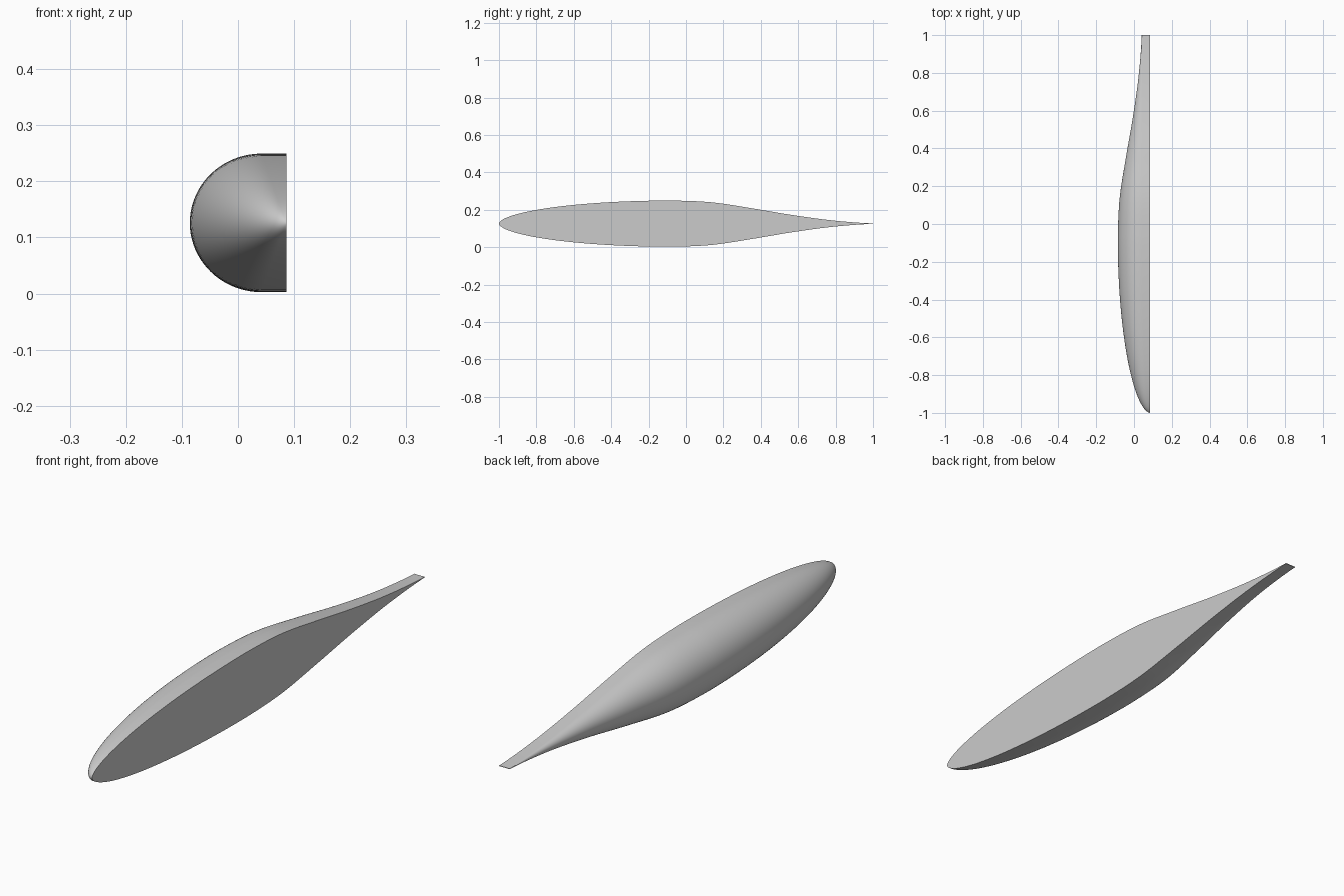
import bpy, bmesh, math

cube = bpy.data.objects.get("Cube")
if cube:
    bpy.data.objects.remove(cube, do_unlink=True)

FLAT_X = 0.086      # plane of the flat side
MID_Z = 0.126       # height of the long axis
RADIUS = 0.1235     # largest half height
SLAB = 0.044        # straight strip beside the flat side
BULGE = 1.035       # depth of the rounded side relative to half height
NOSE_STEPS, TAIL_STEPS, ARC = 40, 50, 40

# Half heights of the tapering tail at even spacing, with end guides
TAIL = [0.1225, RADIUS, 0.114, 0.082, 0.046, 0.017, 0.001, 0.001]


def tail_radius(t):
    """Smooth interpolation through the tail half heights, t from 0 to 1."""
    f = t * (len(TAIL) - 3)
    i = min(int(f), len(TAIL) - 4)
    f -= i
    a, b, c, d = TAIL[i:i + 4]
    return b + 0.5 * f * (c - a + f * (2*a - 5*b + 4*c - d + f * (3*(b - c) + d - a)))


# Stations along the body: (y, half height, strip width)
stations = []
for i in range(NOSE_STEPS):
    u = math.pi / 2 * i / NOSE_STEPS
    r = math.sin(u) ** 1.1
    stations.append((-0.08 - 0.92 * math.cos(u), RADIUS * r, SLAB * r))
for i in range(TAIL_STEPS + 1):
    t = i / TAIL_STEPS
    stations.append((-0.08 + 1.08 * t, tail_radius(t), SLAB))

# Half body lofted through D-shaped sections
bm = bmesh.new()
rings = []
for y, r, strip in stations:
    x = FLAT_X - strip
    pts = [(FLAT_X, r)]
    for k in range(ARC + 1):
        a = math.pi * k / ARC
        pts.append((x - r * BULGE * math.sin(a), r * math.cos(a)))
    pts.append((FLAT_X, -r))
    rings.append([bm.verts.new((px, y, MID_Z + pz)) for px, pz in pts])

for a, b in zip(rings, rings[1:]):
    for k in range(len(a)):
        n = (k + 1) % len(a)
        bm.faces.new((a[k], a[n], b[n], b[k]))
bm.faces.new(rings[-1])

# Close the nose to a point
bmesh.ops.remove_doubles(bm, verts=rings[0], dist=0.00001)
bmesh.ops.recalc_face_normals(bm, faces=bm.faces)

mesh = bpy.data.meshes.new("half_body")
bm.to_mesh(mesh)
bm.free()
body = bpy.data.objects.new("half_body", mesh)
bpy.context.collection.objects.link(body)

# Plain grey material
grey = bpy.data.materials.new("light_grey")
grey.use_nodes = True
grey.diffuse_color = (0.6, 0.6, 0.6, 1)
grey.node_tree.nodes["Principled BSDF"].inputs["Base Color"].default_value = (0.6, 0.6, 0.6, 1)
mesh.materials.append(grey)

bpy.ops.object.select_all(action="DESELECT")
body.select_set(True)
bpy.context.view_layer.objects.active = body
bpy.ops.object.shade_smooth_by_angle(angle=math.radians(40))
